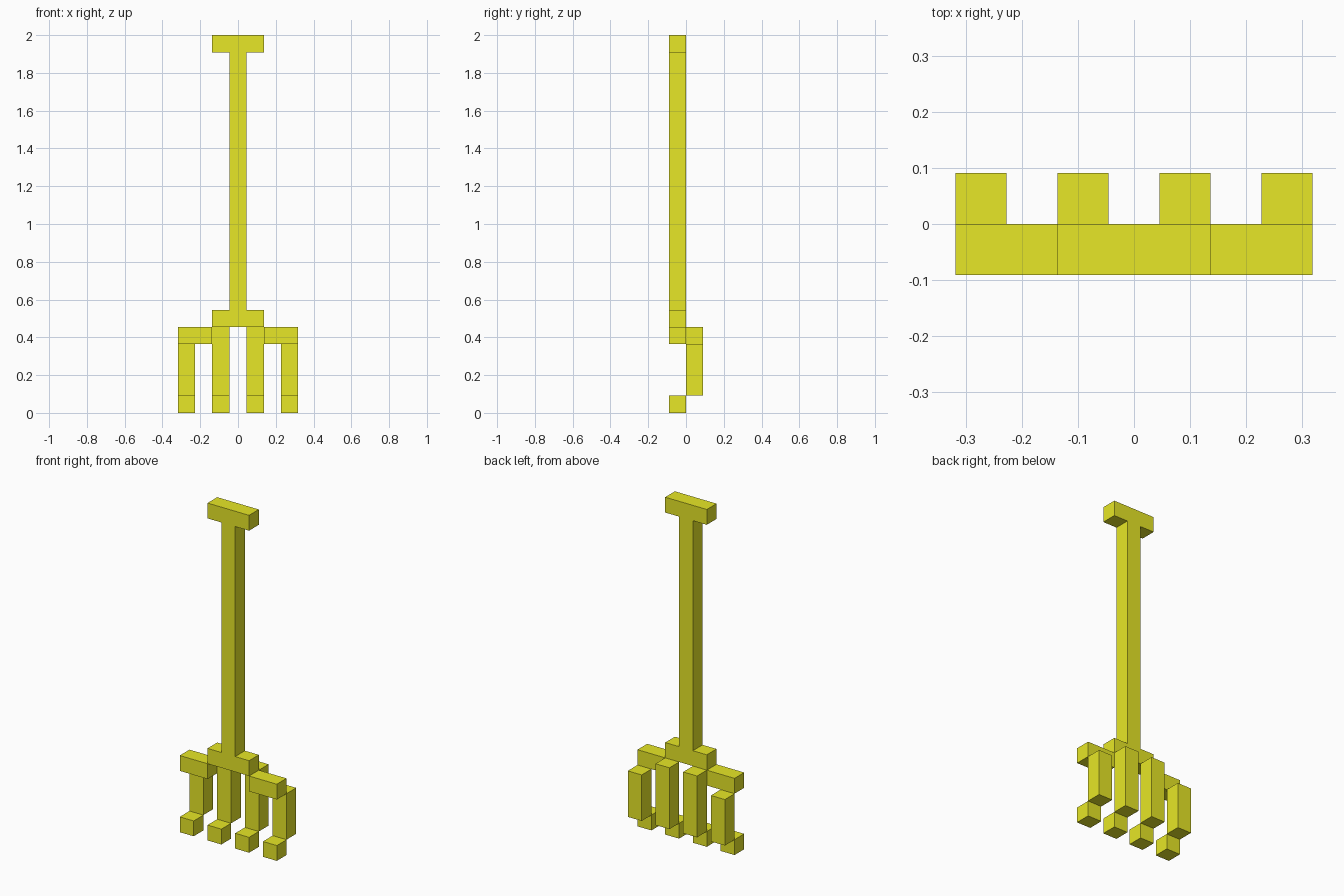
import bpy
import bmesh
from mathutils import Vector

if "Cube" in bpy.data.objects:
    bpy.data.objects.remove(bpy.data.objects["Cube"])

U = 2 / 22  # one block; the fork is 22 blocks tall

yellow = bpy.data.materials.new("yellow")
yellow.diffuse_color = (0.8, 0.8, 0.02, 1)
yellow.use_nodes = True
yellow.node_tree.nodes["Principled BSDF"].inputs["Base Color"].default_value = yellow.diffuse_color


def box(name, x, y, z):
    """Box spanning the given (min, max) ranges, in blocks."""
    lo, hi = (Vector(c) * U for c in zip(x, y, z))
    bm = bmesh.new()
    bmesh.ops.create_cube(bm, size=1)
    bmesh.ops.scale(bm, vec=hi - lo, verts=bm.verts)
    mesh = bpy.data.meshes.new(name)
    bm.to_mesh(mesh)
    bm.free()
    mesh.materials.append(yellow)
    obj = bpy.data.objects.new(name, mesh)
    obj.location = (lo + hi) / 2
    bpy.context.collection.objects.link(obj)


FRONT, BACK = (-1, 0), (0, 1)

# Handle: grip, shaft and collar
box("grip", (-1.5, 1.5), FRONT, (21, 22))
box("shaft", (-0.5, 0.5), FRONT, (6, 21))
box("collar", (-1.5, 1.5), FRONT, (5, 6))

# Mirrored fork head: shoulders, stepped-back tines and forward tips
for side, s in (("left", -1), ("right", 1)):
    def span(a, b):
        return tuple(sorted((s * a, s * b)))

    box(f"{side}_shoulder", span(1.5, 3.5), FRONT, (4, 5))
    for place, x, top in (("inner", 0.5, 5), ("outer", 2.5, 4)):
        box(f"{side}_{place}_tine", span(x, x + 1), BACK, (1, top))
        box(f"{side}_{place}_tip", span(x, x + 1), FRONT, (0, 1))
